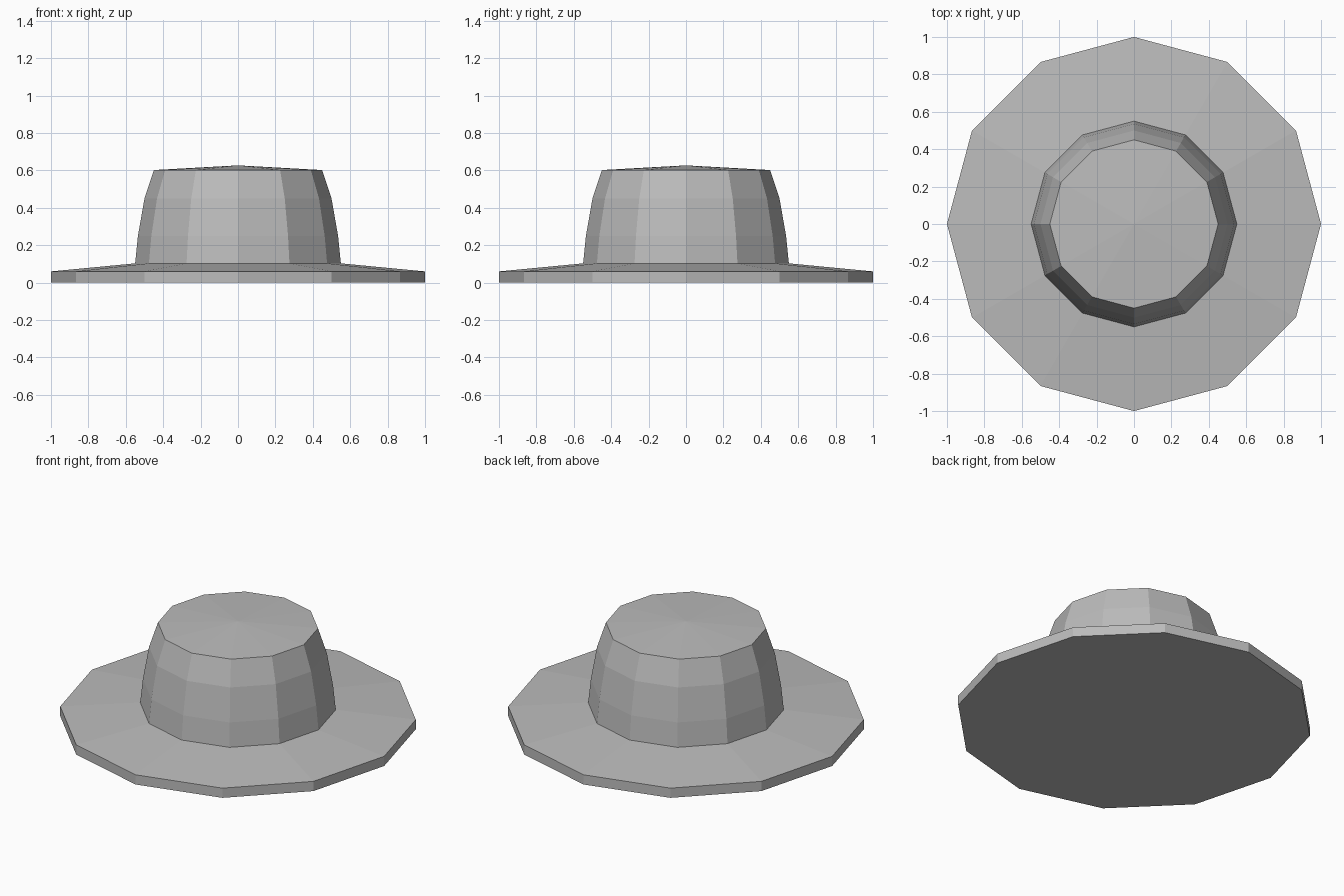
import bpy
import bmesh
from math import cos, sin, tau

SIDES = 12

if "Cube" in bpy.data.objects:
    bpy.data.objects.remove(bpy.data.objects["Cube"], do_unlink=True)

felt = bpy.data.materials.new("grey_felt")
felt.use_nodes = True
grey = (0.5, 0.5, 0.5, 1)
felt.diffuse_color = grey
felt.node_tree.nodes["Principled BSDF"].inputs["Base Color"].default_value = grey


def lathe(name, profile):
    """Turn a (radius, height) profile into a faceted solid; radius 0 makes a tip."""
    bm = bmesh.new()
    rings = []
    for r, z in profile:
        if r == 0:
            rings.append([bm.verts.new((0, 0, z))] * SIDES)
        else:
            rings.append([bm.verts.new((r * cos(tau * i / SIDES), r * sin(tau * i / SIDES), z))
                          for i in range(SIDES)])
    for low, high in zip(rings, rings[1:]):
        for i in range(SIDES):
            j = (i + 1) % SIDES
            corners = dict.fromkeys((low[i], low[j], high[j], high[i]))
            bm.faces.new(list(corners))
    bmesh.ops.recalc_face_normals(bm, faces=bm.faces[:])
    mesh = bpy.data.meshes.new(name)
    bm.to_mesh(mesh)
    bm.free()
    mesh.materials.append(felt)
    obj = bpy.data.objects.new(name, mesh)
    bpy.context.collection.objects.link(obj)
    return obj


# One closed shell: flat underside, sloping brim, tapering crown, shallow peak
lathe("hat", [(0, 0), (1, 0), (1, 0.06), (0.55, 0.103),
              (0.535, 0.25), (0.5, 0.45), (0.45, 0.602), (0, 0.627)])
